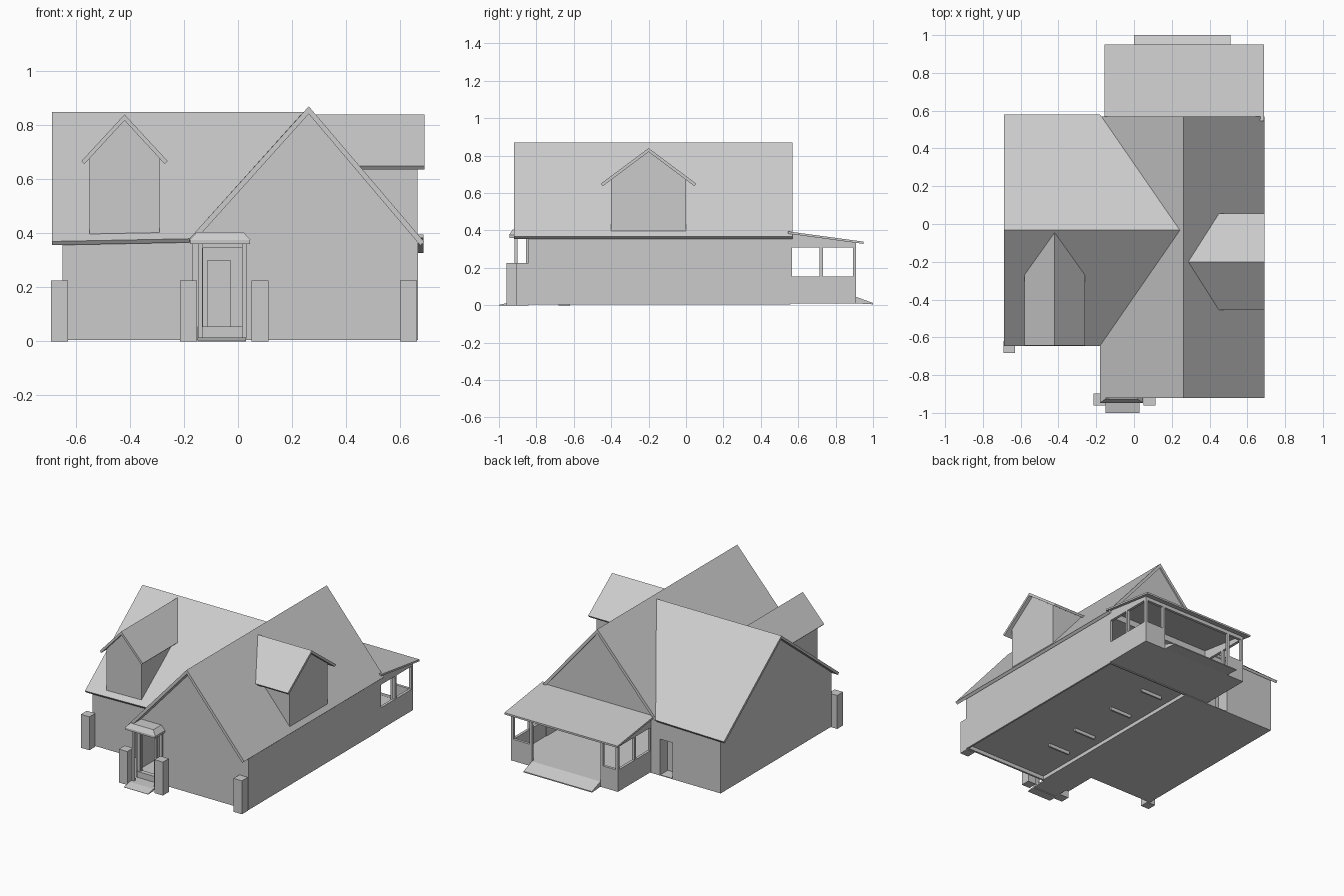
import bpy, bmesh
from mathutils import Vector

if "Cube" in bpy.data.objects:
    bpy.data.objects.remove(bpy.data.objects["Cube"])

grey = bpy.data.materials.new("light_grey")
grey.diffuse_color = (0.6, 0.6, 0.6, 1)
grey.use_nodes = True
grey.node_tree.nodes["Principled BSDF"].inputs["Base Color"].default_value = grey.diffuse_color


def prism(name, pts, push):
    """Flat polygon pushed along a vector into a closed solid."""
    bm = bmesh.new()
    a = [bm.verts.new(p) for p in pts]
    b = [bm.verts.new(Vector(p) + Vector(push)) for p in pts]
    bm.faces.new(a)
    bm.faces.new(b[::-1])
    n = len(a)
    for i in range(n):
        bm.faces.new((a[i], b[i], b[(i + 1) % n], a[(i + 1) % n]))
    bmesh.ops.recalc_face_normals(bm, faces=bm.faces)
    me = bpy.data.meshes.new(name)
    bm.to_mesh(me)
    bm.free()
    me.materials.append(grey)
    ob = bpy.data.objects.new(name, me)
    bpy.context.collection.objects.link(ob)
    return ob


def box(name, x0, x1, y0, y1, z0, z1):
    return prism(name, [(x0, y0, z0), (x1, y0, z0), (x1, y1, z0), (x0, y1, z0)], (0, 0, z1 - z0))


def slope(name, pts, thick, inset):
    """Roof slab: two eave points, two ridge points; the eave end is cut square to the slope."""
    ob = prism(name, pts, (0, 0, -thick))
    for i in (4, 5):
        ob.data.vertices[i].co += Vector(inset)


def cut(ob, *size):
    """Cut a box-shaped opening out of a solid."""
    cutter = box("opening_cutter", *size)
    cutter.hide_render = True
    mod = ob.modifiers.new("opening", 'BOOLEAN')
    mod.operation = 'DIFFERENCE'
    mod.solver = 'EXACT'
    mod.object = cutter
    bpy.context.view_layer.objects.active = ob
    bpy.ops.object.modifier_apply(modifier=mod.name)
    bpy.data.objects.remove(cutter)


# Main block with its gable ends, entry hall, open rear room and recessed underside
main = prism("main_walls", [(-.17, -.843, .005), (.667, -.843, .005), (.667, -.843, .385),
                            (.262, -.843, .85), (-.17, -.843, .37)], (0, 1.403, 0))
cut(main, -.13, .015, -.9, -.8, .05, .345)
cut(main, -.16, .3, -.83, -.45, .05, .36)
cut(main, -.12, .645, .1, .7, .045, .34)
cut(main, .045, .655, -.83, .55, -.1, .03)

# Floor beams under the main block
for y in (-.5, -.25, .1, .4):
    box("floor_beam", .12, .28, y, y + .012, .008, .035)

# Side wing with its gable end and back door
wing = prism("wing_walls", [(-.65, -.62, .005), (-.65, .56, .005), (-.65, .56, .37),
                            (-.65, -.033, .835), (-.65, -.62, .37)], (.49, 0, 0))
cut(wing, -.29, -.20, .48, .7, .01, .25)

# Main roof slopes
for side, ex, ez, s in (("left", -.18, .38, 1), ("right", .69, .368, -1)):
    slope("main_roof_" + side, [(ex, -.92, ez), (ex, .57, ez), (.262, .57, .87), (.262, -.92, .87)],
          .028, (s * .015, 0, .015))

# Wing roof slopes, ending on the valleys
for side, ey, s in (("front", -.645, 1), ("back", .58, -1)):
    slope("wing_roof_" + side, [(-.688, ey, .37), (-.18, ey, .38), (.243, -.033, .85), (-.688, -.033, .85)],
          .02, (0, s * .01, .006))

# Front dormer
prism("front_dormer_walls", [(-.55, -.612, .385), (-.29, -.612, .385), (-.29, -.612, .68),
                             (-.42, -.612, .825), (-.55, -.612, .68)], (0, .52, 0))
for s in (-1, 1):
    ex = -.42 + s * .16
    slope("front_dormer_roof", [(ex, -.642, .667), (ex, -.27, .667), (-.42, -.045, .84), (-.42, -.642, .84)],
          .022, (-s * .011, 0, .011))

# Side dormer
prism("side_dormer_walls", [(.665, -.4, .38), (.665, 0, .38), (.665, 0, .675),
                            (.665, -.2, .825), (.665, -.4, .675)], (-.34, 0, 0))
for s in (-1, 1):
    ey = -.2 + s * .255
    slope("side_dormer_roof", [(.69, ey, .65), (.445, ey, .65), (.285, -.2, .84), (.69, -.2, .84)],
          .02, (0, -s * .01, .007))

# Low corner pillars
for x, y in ((-.215, -.96), (.05, -.96), (.6, -.905), (-.692, -.682)):
    box("corner_pillar", x, x + .063, y, y + .063, 0, .225)

# Front entry: step, ramp, posts, door and canopy
box("entry_step", -.15, .03, -.94, -.84, .005, .015)
box("door_sill", -.15, .03, -.86, -.83, .01, .055)
prism("entry_ramp", [(-.15, -.94, 0), (-.15, -.94, .015), (-.15, -1, .002), (-.15, -1, 0)], (.18, 0, 0))
for x in (-.148, .015):
    box("entry_post", x, x + .016, -.917, -.902, .01, .36)
    box("entry_jamb", x, x + .016, -.855, -.84, .05, .36)
box("front_door", -.115, -.025, -.46, -.445, .05, .3)
box("front_door_panel", -.105, -.035, -.465, -.45, .07, .28)
box("canopy_fascia", -.178, .045, -.945, -.84, .36, .375)
canopy = box("canopy_roof", -.18, .047, -.947, -.84, .375, .405)
for v in canopy.data.vertices:
    if v.co.z > .4:
        v.co.x += .028 if v.co.x < -.07 else -.028
        if v.co.y < -.9:
            v.co.y += .02

# Rear porch: floor, half walls, posts, beams, ramp and lean-to roof
box("porch_floor", -.13, .66, .55, .91, .01, .045)
for x in (-.13, .649):
    box("porch_side_wall", x, x + .018, .56, .91, .01, .155)
    for y in (.548, .715, .892):
        box("porch_side_post", x, x + .018, y, y + .018, .15, .335)
    prism("porch_side_beam", [(x, .56, .31), (x, .91, .31), (x, .91, .335), (x, .56, .382)], (.018, 0, 0))
for x0, x1 in ((-.13, 0), (.51, .667)):
    box("porch_back_wall", x0, x1, .892, .91, .01, .155)
for x in (-.018, .51):
    box("porch_opening_post", x, x + .018, .892, .91, .04, .335)
box("porch_back_beam", -.13, .667, .892, .91, .31, .335)
prism("porch_ramp", [(0, .91, .01), (0, .91, .045), (0, 1, .012), (0, 1, .005)], (.51, 0, 0))
prism("porch_roof", [(-.155, .545, .395), (.687, .545, .395), (.687, .95, .34), (-.155, .95, .34)],
      (0, 0, -.012))
